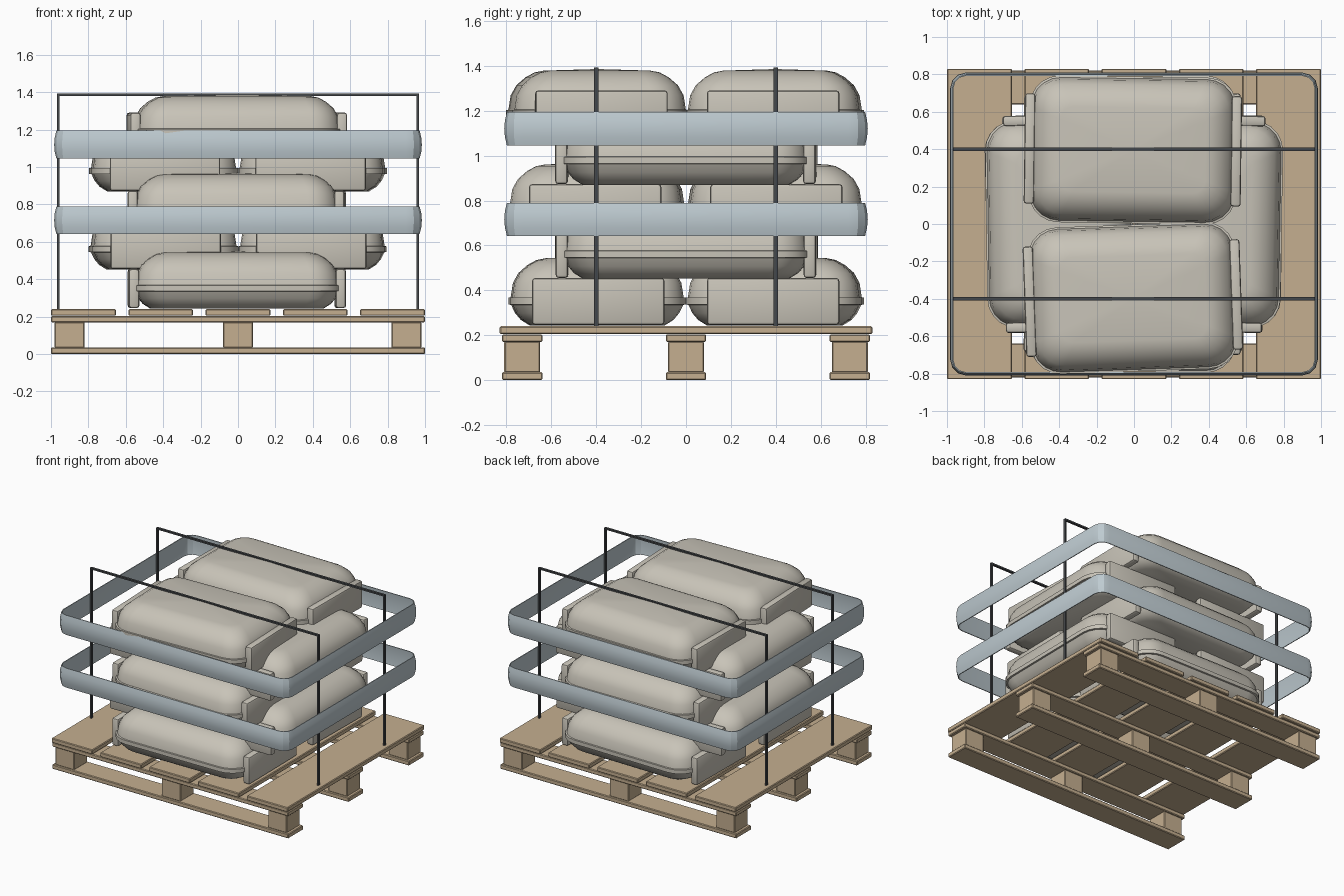
import bpy, bmesh, math
from mathutils import Matrix, Vector

if "Cube" in bpy.data.objects:
    bpy.data.objects.remove(bpy.data.objects["Cube"])


def material(name, rgb):
    m = bpy.data.materials.new(name)
    m.diffuse_color = (*rgb, 1)
    m.use_nodes = True
    m.node_tree.nodes["Principled BSDF"].inputs["Base Color"].default_value = m.diffuse_color
    return m


WOOD = material("wood", (0.56, 0.43, 0.28))
CLOTH = material("sack_cloth", (0.58, 0.55, 0.48))
FILM = material("wrap_band", (0.52, 0.60, 0.64))
DARK = material("dark_strap", (0.06, 0.065, 0.07))


def make_mesh(name, bm, mat):
    bmesh.ops.recalc_face_normals(bm, faces=bm.faces)
    me = bpy.data.meshes.new(name)
    bm.to_mesh(me)
    bm.free()
    me.materials.append(mat)
    return me


def place(name, me, matrix=None, smooth=None):
    ob = bpy.data.objects.new(name, me)
    bpy.context.collection.objects.link(ob)
    if matrix is not None:
        ob.matrix_world = matrix
    if smooth:
        bpy.ops.object.select_all(action='DESELECT')
        ob.select_set(True)
        bpy.context.view_layer.objects.active = ob
        bpy.ops.object.shade_smooth_by_angle(angle=math.radians(smooth))
    return ob


def add_box(bm, lo, hi, bevel=0.0, segments=1):
    lo, hi = Vector(lo), Vector(hi)
    geo = bmesh.ops.create_cube(bm, size=1, matrix=Matrix.Translation((lo + hi) / 2)
                                @ Matrix.Diagonal((*(hi - lo), 1)))
    if bevel:
        edges = list({e for v in geo["verts"] for e in v.link_edges})
        bmesh.ops.bevel(bm, geom=edges, offset=bevel, segments=segments,
                        profile=0.5, affect='EDGES')


def box(name, lo, hi, mat, bevel=0.0):
    bm = bmesh.new()
    add_box(bm, lo, hi, bevel)
    return place(name, make_mesh(name, bm, mat))


def rounded_rect(hx, hy, r, n):
    pts = []
    for k, (sx, sy) in enumerate([(1, 1), (-1, 1), (-1, -1), (1, -1)]):
        for i in range(n + 1):
            a = math.pi / 2 * (k + i / n)
            pts.append((sx * (hx - r) + r * math.cos(a), sy * (hy - r) + r * math.sin(a)))
    return pts


def bridge(bm, a, b):
    for i in range(len(a)):
        j = (i + 1) % len(a)
        bm.faces.new((a[i], a[j], b[j], b[i]))


# Pallet: bottom runners, blocks, stringers and deck boards
for row, y in zip(("front", "middle", "back"), (-0.73, 0, 0.73)):
    box(f"pallet_runner_{row}", (-1, y - 0.09, 0), (1, y + 0.09, 0.035), WOOD, 0.005)
    box(f"pallet_stringer_{row}", (-1, y - 0.09, 0.17), (1, y + 0.09, 0.203), WOOD, 0.005)
    for col, x in zip(("left", "centre", "right"), (-0.9, 0, 0.9)):
        box(f"pallet_block_{row}_{col}", (x - 0.08, y - 0.08, 0.033),
            (x + 0.08, y + 0.08, 0.172), WOOD, 0.005)
for i in range(5):
    x = (i - 2) * 0.413
    box(f"pallet_deck_board_{i + 1}", (x - 0.173, -0.83, 0.205),
        (x + 0.173, 0.83, 0.24), WOOD, 0.005)

# Sack body: rounded rings (height, inset) with a raised seam band, capped by a shallow peak
RINGS = [(0.0, 0.095), (0.025, 0.055), (0.055, 0.03), (0.092, 0.012), (0.094, 0.0),
         (0.124, 0.0), (0.126, 0.01), (0.19, 0.02), (0.235, 0.045), (0.27, 0.085),
         (0.292, 0.125), (0.30, 0.165)]
bm = bmesh.new()
rings = []
for z, inset in RINGS:
    outline = rounded_rect(0.555 - inset, 0.392 - inset, 0.16 - inset * 0.55, 5)
    rings.append([bm.verts.new((x, y, z)) for x, y in outline])
for a, b in zip(rings, rings[1:]):
    bridge(bm, a, b)
bm.faces.new(rings[0])
apex = bm.verts.new((0, 0, 0.307))
top = rings[-1]
for i in range(len(top)):
    bm.faces.new((top[i], top[(i + 1) % len(top)], apex))
sack = make_mesh("sack", bm, CLOTH)

# Folded flap on each sack end
bm = bmesh.new()
for s in (-1, 1):
    x0, x1 = sorted((s * 0.525, s * 0.58))
    add_box(bm, (x0, -0.295, 0.003), (x1, 0.295, 0.212), 0.014, 2)
flaps = make_mesh("sack_end_flaps", bm, CLOTH)

# Five crossed layers of two sacks, each turned slightly off square
TURNS = [(0.5, -0.8), (1.2, -0.6), (-0.9, 0.7), (0.8, -1.0), (2.0, -0.8)]
for layer in range(5):
    z = 0.243 + layer * 0.209
    for k, side in enumerate((-1, 1)):
        quarter = layer % 2
        pos = (side * 0.398, 0.002, z) if quarter else (-0.006, side * 0.396, z)
        m = Matrix.Translation(pos) @ Matrix.Rotation(
            math.radians(90 * quarter + TURNS[layer][k]), 4, 'Z')
        tag = f"{layer + 1}_{'ab'[k]}"
        place(f"sack_{tag}", sack, m, 35)
        place(f"sack_flaps_{tag}", flaps, m, 35)

# Horizontal wrap bands: thin, slightly bulged section swept round the load
for name, z0, z1 in (("lower", 0.642, 0.79), ("upper", 1.045, 1.195)):
    bm = bmesh.new()
    h = z1 - z0
    section = [(0.012, 0), (0.003, 0.25), (0, 0.5), (0.003, 0.75), (0.012, 1),
               (0.018, 1), (0.010, 0.5), (0.018, 0)]
    loops = []
    for inset, t in section:
        pts = rounded_rect(0.983 - inset, 0.81 - inset, 0.085 - inset, 3)
        loops.append([bm.verts.new((x, y, z0 + h * t)) for x, y in pts])
    for i in range(len(loops)):
        bridge(bm, loops[i], loops[(i + 1) % len(loops)])
    place(f"wrap_band_{name}", make_mesh(f"wrap_band_{name}", bm, FILM), smooth=25)

# Thin dark straps over the load: two uprights and a top run each
for name, y in (("front", -0.4), ("back", 0.4)):
    for side, x in (("left", -0.961), ("right", 0.961)):
        box(f"strap_{name}_{side}", (x - 0.006, y - 0.009, 0.238),
            (x + 0.006, y + 0.009, 1.392), DARK)
    box(f"strap_{name}_top", (-0.961, y - 0.009, 1.38), (0.961, y + 0.009, 1.392), DARK)
